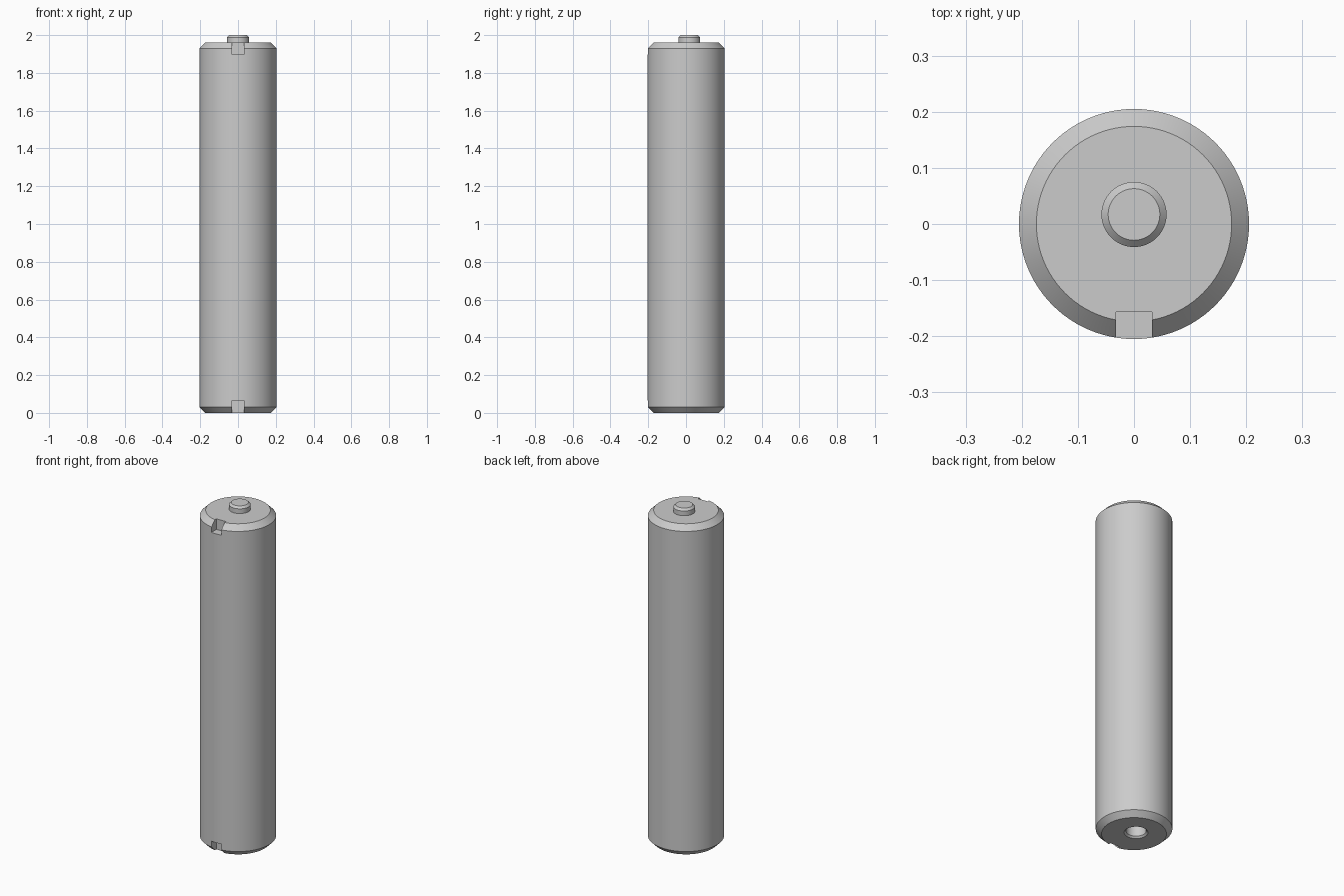
import bpy, bmesh, math
from mathutils import Vector

cube = bpy.data.objects.get("Cube")
if cube:
    bpy.data.objects.remove(cube, do_unlink=True)

RADIUS, TOP, BEVEL = 0.205, 1.96, 0.031
PIN_Y = 0.017          # pin and socket sit slightly behind the axis
SEGMENTS = 96

grey = bpy.data.materials.new("plain grey")
grey.use_nodes = True
colour = (0.6, 0.6, 0.6, 1)
grey.diffuse_color = colour
grey.node_tree.nodes["Principled BSDF"].inputs["Base Color"].default_value = colour


def add_object(name, bm):
    bmesh.ops.recalc_face_normals(bm, faces=bm.faces)
    mesh = bpy.data.meshes.new(name)
    bm.to_mesh(mesh)
    bm.free()
    mesh.materials.append(grey)
    obj = bpy.data.objects.new(name, mesh)
    bpy.context.collection.objects.link(obj)
    return obj


def turned(name, profile, y=0):
    """Closed solid of revolution from (radius, height) points."""
    bm = bmesh.new()
    rings = []
    for r, z in profile:
        ring = []
        for i in range(SEGMENTS):
            a = math.tau * i / SEGMENTS
            ring.append(bm.verts.new((r * math.cos(a), y + r * math.sin(a), z)))
        rings.append(ring)
    for low, high in zip(rings, rings[1:]):
        for i in range(SEGMENTS):
            j = (i + 1) % SEGMENTS
            bm.faces.new((low[i], low[j], high[j], high[i]))
    bm.faces.new(rings[0])
    bm.faces.new(rings[-1])
    return add_object(name, bm)


def block(name, low, high):
    bm = bmesh.new()
    bmesh.ops.create_cube(bm, size=1)
    low, high = Vector(low), Vector(high)
    for v in bm.verts:
        v.co = (low + high) / 2 + v.co * (high - low)
    return add_object(name, bm)


def cut(target, cutter):
    mod = target.modifiers.new("cut", "BOOLEAN")
    mod.operation = "DIFFERENCE"
    mod.solver = "EXACT"
    mod.object = cutter
    select(target)
    bpy.ops.object.modifier_apply(modifier=mod.name)
    bpy.data.objects.remove(cutter, do_unlink=True)


def select(obj):
    bpy.ops.object.select_all(action="DESELECT")
    obj.select_set(True)
    bpy.context.view_layer.objects.active = obj


# Chamfered cylinder body
body = turned("body", [(RADIUS - BEVEL, 0), (RADIUS, BEVEL),
                       (RADIUS, TOP - BEVEL), (RADIUS - BEVEL, TOP)])

# Key notches at the front of both ends
for low, high in ((-0.1, 0.066), (1.897, 2.1)):
    cut(body, block("notch_cutter", (-0.032, -0.3, low), (0.032, -0.157, high)))

# Socket in the underside, with a chamfered mouth
cut(body, turned("socket_cutter", [(0.064, -0.02), (0.064, 0), (0.054, 0.01),
                                   (0.054, 0.08)], PIN_Y))

# Chamfered locating pin on top
pin = turned("pin", [(0.058, TOP), (0.058, 1.988), (0.046, 2.0)], PIN_Y)

for obj in (body, pin):
    select(obj)
    bpy.ops.object.shade_smooth_by_angle(angle=math.radians(25))
